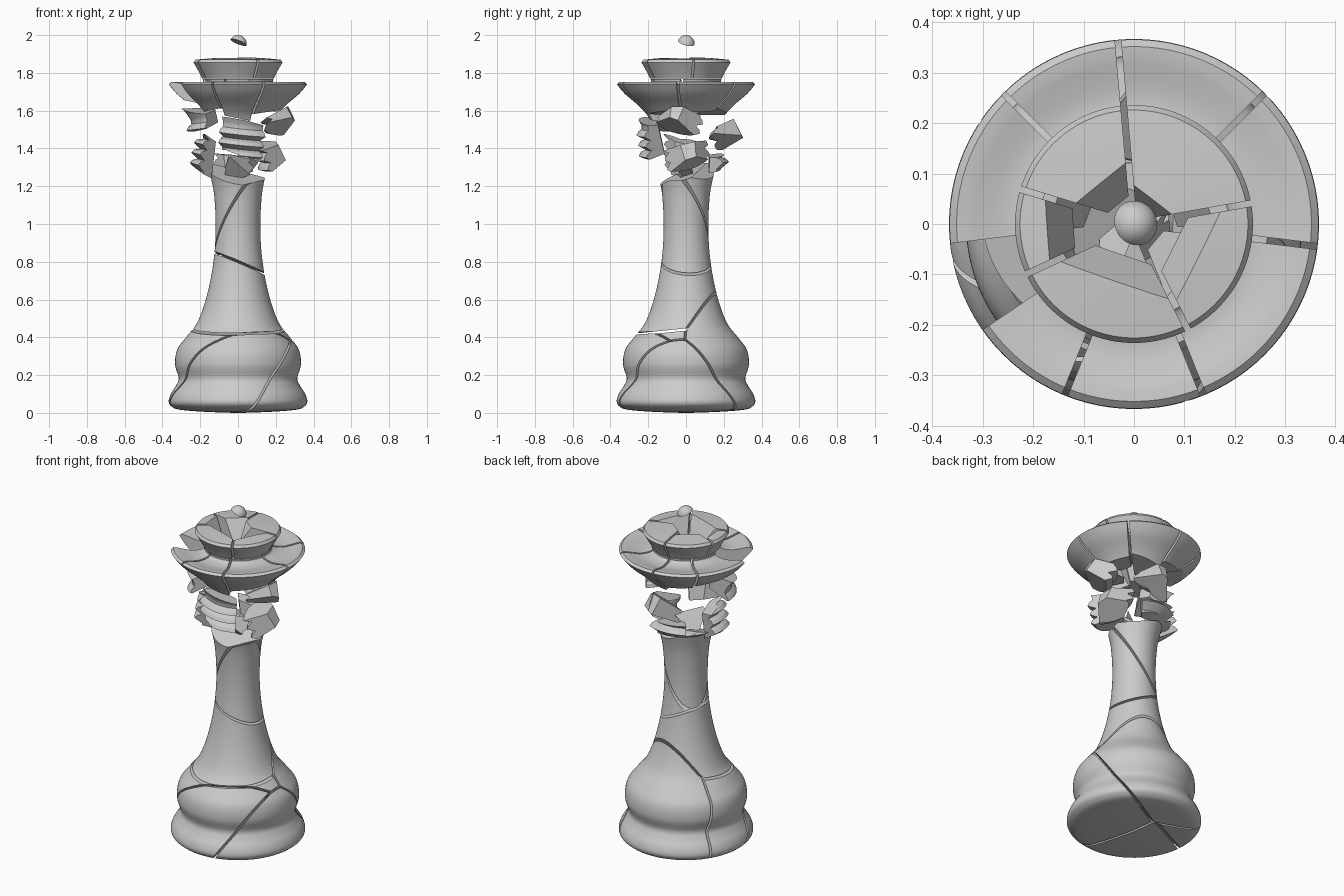
import bpy, bmesh, math
from mathutils import Vector, Matrix, Euler

if "Cube" in bpy.data.objects:
    bpy.data.objects.remove(bpy.data.objects["Cube"])

SEG = 96
GAP = 0.006


def smooth(pts, n=5):
    """Catmull-Rom curve through the profile points."""
    out = []
    for i in range(len(pts) - 1):
        p = [Vector(pts[max(0, min(len(pts) - 1, i + k))]) for k in (-1, 0, 1, 2)]
        for j in range(n):
            t = j / n
            out.append(0.5 * (2 * p[1] + (p[2] - p[0]) * t
                              + (2 * p[0] - 5 * p[1] + 4 * p[2] - p[3]) * t * t
                              + (3 * p[1] - p[0] - 3 * p[2] + p[3]) * t ** 3))
    return out + [Vector(pts[-1])]


def lathe(profile):
    """Closed solid of revolution; the first and last points are capped."""
    bm = bmesh.new()
    rings = [[bm.verts.new((r * math.cos(2 * math.pi * i / SEG),
                            r * math.sin(2 * math.pi * i / SEG), z)) for i in range(SEG)]
             for r, z in profile]
    for a, b in zip(rings, rings[1:]):
        for i in range(SEG):
            j = (i + 1) % SEG
            bm.faces.new((a[i], a[j], b[j], b[i]))
    bm.faces.new(rings[0][::-1])
    bm.faces.new(rings[-1])
    return bm


def cut(bm, co, no):
    """Remove everything on the normal side of a plane and cap the cut."""
    if not bm.verts:
        return
    bmesh.ops.bisect_plane(bm, geom=bm.verts[:] + bm.edges[:] + bm.faces[:], dist=1e-6,
                           plane_co=co, plane_no=no, clear_outer=True)
    edges = [e for e in bm.edges if e.is_boundary]
    if edges:
        bmesh.ops.holes_fill(bm, edges=edges, sides=0)


def finish(bm, name):
    if bm.faces:
        bmesh.ops.recalc_face_normals(bm, faces=bm.faces[:])
        for f in bm.faces:
            f.smooth = True
        me = bpy.data.meshes.new(name)
        bm.to_mesh(me)
        me.set_sharp_from_angle(angle=math.radians(28))
        bpy.context.collection.objects.link(bpy.data.objects.new(name, me))
    bm.free()


def wedge(src, name, a0, a1, bottom, top, rin, slope=0.0, tilt=(0, 0), target=None, rot=None):
    """Fragment between two angles and two heights, flat on the inside."""
    bm = src.copy()
    mid = math.radians((a0 + a1) / 2)
    out = Vector((math.cos(mid), math.sin(mid), 0))
    for a, s in ((a0, -1), (a1, 1)):
        a = math.radians(a)
        n = Vector((-math.sin(a), math.cos(a), 0)) * s
        cut(bm, -n * GAP, n)
    # loose shards are also broken at a slant on top
    top_no = Vector((tilt[0], tilt[1], 1)) if target else Vector((0, 0, 1))
    cut(bm, Vector((0, 0, top)), top_no.normalized())
    cut(bm, out * 0.17 + Vector((0, 0, bottom)), Vector((-tilt[1], tilt[0], -1)).normalized())
    cut(bm, out * rin + Vector((0, 0, top)), (-out + Vector((0, 0, slope))).normalized())
    if target:
        lo, hi = [Vector([f(v.co[k] for v in bm.verts) for k in range(3)]) for f in (min, max)]
        m = Euler([math.radians(d) for d in rot]).to_matrix().to_4x4()
        bm.transform(Matrix.Translation(target) @ m @ Matrix.Translation(-(lo + hi) / 2))
    finish(bm, name)


# Full unbroken silhouette: domed foot, bulge, shaft, ribbed collar
body = smooth([(0.02, 0.0), (0.18, 0.006), (0.31, 0.017), (0.352, 0.034), (0.367, 0.06),
               (0.356, 0.1), (0.328, 0.145), (0.314, 0.185), (0.333, 0.255), (0.322, 0.335),
               (0.275, 0.40), (0.215, 0.48), (0.165, 0.62), (0.13, 0.80), (0.118, 0.98),
               (0.127, 1.16), (0.152, 1.28)])
collar = []
for r0, r1, z in ((0.2, 0.165, 1.31), (0.205, 0.165, 1.365), (0.205, 0.165, 1.42),
                  (0.21, 0.18, 1.475)):
    collar += [(r0, z), (r0 - 0.012, z + 0.018), (r1, z + 0.03)]
crown = smooth([(0.18, 1.525), (0.205, 1.575), (0.255, 1.63), (0.325, 1.69), (0.366, 1.74)])
rim = [(0.352, 1.752)] + smooth([(0.33, 1.75), (0.25, 1.735), (0.188, 1.748), (0.196, 1.785),
                                 (0.236, 1.855)])
solid = lathe(body + collar + crown + rim + [(0.226, 1.87), (0.14, 1.878), (0.03, 1.884)])

# Lower body: cells around seed points, with narrow cracks between
cells = {
    "base_front": (-0.02, -0.15, 0.25), "base_right": (0.27, -0.10, 0.05),
    "base_back": (0.057, 0.26, 0.348), "base_left": (-0.044, -0.10, 0.30),
    "shaft_lower": (-0.044, -0.126, 0.56), "shaft_front": (0.141, -0.10, 1.0),
    "shaft_back": (-0.088, 0.064, 1.17),
    "gone_1": (0.15, -0.1, 1.49), "gone_2": (-0.05, -0.02, 1.40), "gone_3": (0.0, 0.14, 1.42)}
for name, p in cells.items():
    if name.startswith("gone"):
        continue
    bm = solid.copy()
    for other, q in cells.items():
        if other != name:
            n = (Vector(q) - Vector(p)).normalized()
            cut(bm, (Vector(p) + Vector(q)) / 2 - n * GAP, n)
    finish(bm, name)

# Wide crown ring, with one section missing at the front left
for i, (a0, a1, z, rin, t) in enumerate([
        (-7, 45, 1.60, 0.15, (0, 0.15)), (45, 95, 1.59, 0.13, (0, -0.2)),
        (95, 135, 1.61, 0.15, (0, 0.1)), (135, 187, 1.63, 0.16, (0, 0.2)),
        (214, 248, 1.61, 0.15, (0, -0.2)), (248, 292, 1.56, 0.13, (0, 0.2)),
        (292, 353, 1.59, 0.14, (0, -0.15))]):
    wedge(solid, f"crown_ring_{i}", a0, a1, z, 1.768, rin, 0.45, t)

# Upper cup of the crown, open in the middle
for i, (a0, a1, rin) in enumerate([(10, 95, 0.07), (95, 163, 0.115), (163, 205, 0.185),
                                   (205, 297, 0.13), (297, 370, 0.155)]):
    bm = solid.copy()
    cut(bm, Vector((0, 0, 1.77)), Vector((0, 0, -1)))
    wedge(bm, f"crown_cup_{i}", a0, a1, 1.70, 1.90, rin, 0.5)
    bm.free()

# Loose collar fragments flung around the neck
for name, a0, a1, z0, z1, rin, t, target, rot in [
        ("shard_left_low", 160, 222, 1.29, 1.42, 0.1, (0.1, 0.3), (-0.18, -0.02, 1.365), (0, 14, 0)),
        ("shard_front", 232, 308, 1.37, 1.515, 0.09, (0.1, 0.2), (0.02, -0.19, 1.455), (4, 6, 0)),
        ("shard_right_high", -40, 40, 1.41, 1.52, 0.05, (0.2, 0.2), (0.21, -0.04, 1.545), (10, 20, 170)),
        ("shard_right_low", -38, 38, 1.31, 1.40, 0.06, (-0.2, 0.1), (0.16, 0.01, 1.365), (-8, 18, 185)),
        ("shard_left_high", 175, 240, 1.47, 1.57, 0.07, (0.1, -0.2), (-0.2, -0.11, 1.56), (0, -8, 0)),
        ("shard_back_high", 55, 125, 1.39, 1.49, 0.05, (0.1, 0.3), (0.02, 0.205, 1.475), (-18, 8, 175)),
        ("shard_back_low", 55, 130, 1.28, 1.365, 0.1, (0.1, 0.1), (-0.01, 0.17, 1.325), (8, 0, 0)),
        ("shard_neck", 235, 300, 1.26, 1.36, 0.02, (0.5, -0.3), (0.0, -0.04, 1.30), (25, 15, 180))]:
    wedge(solid, name, a0, a1, z0, z1, rin, 0.15, t, target, rot)
solid.free()

# Broken cap of the top ball
bm = bmesh.new()
bmesh.ops.create_uvsphere(bm, u_segments=48, v_segments=24, radius=0.046,
                          matrix=Matrix.Translation((0, 0, 1.954)))
cut(bm, Vector((0, 0, 1.963)), Vector((-0.4, -0.25, -1)).normalized())
finish(bm, "top_ball_cap")
